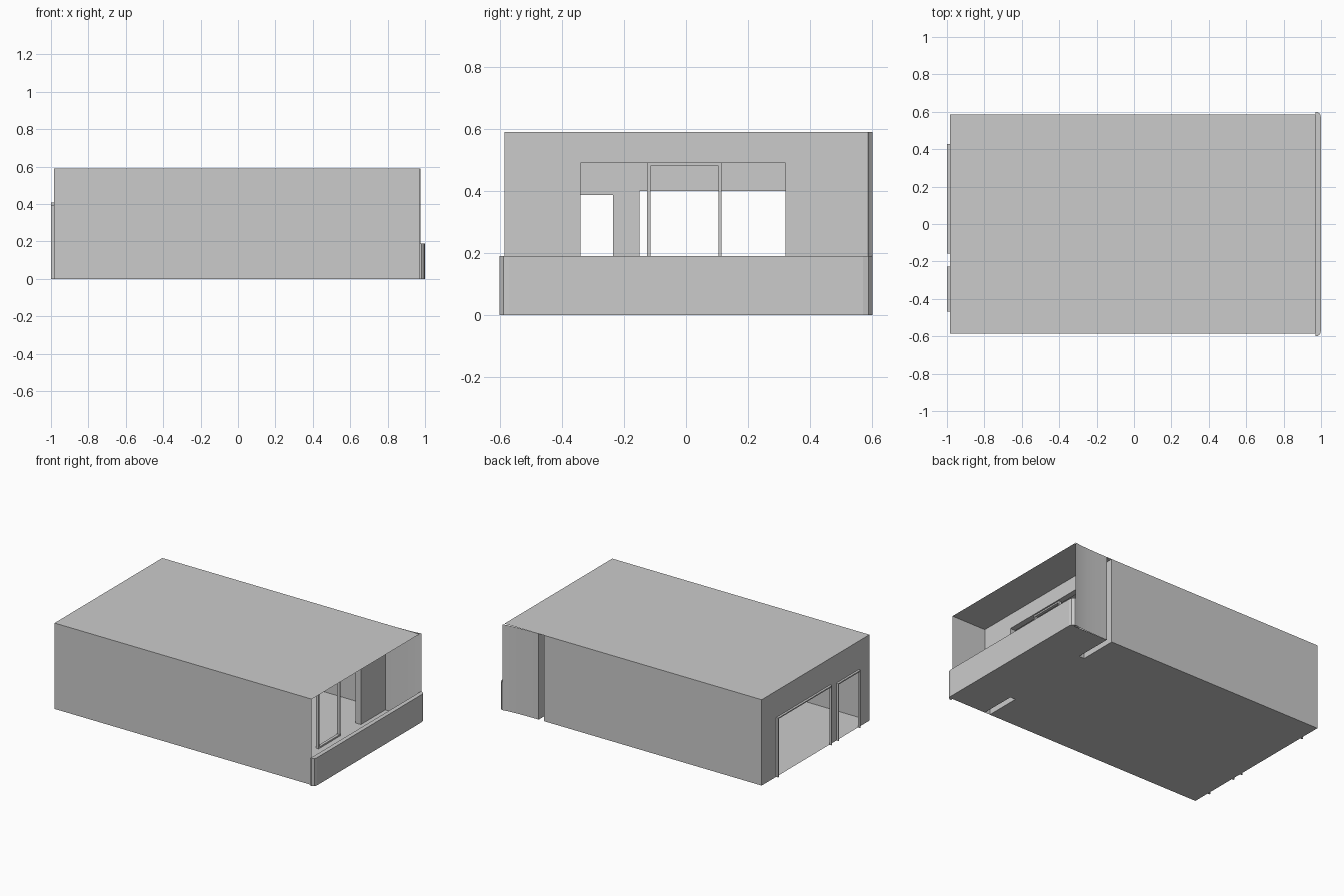
import bpy, bmesh

if "Cube" in bpy.data.objects:
    bpy.data.objects.remove(bpy.data.objects["Cube"])

grey = bpy.data.materials.new("light grey plaster")
grey.diffuse_color = (0.6, 0.6, 0.6, 1)
grey.use_nodes = True
grey.node_tree.nodes["Principled BSDF"].inputs["Base Color"].default_value = grey.diffuse_color


def finish(name, bm):
    me = bpy.data.meshes.new(name)
    bm.to_mesh(me)
    bm.free()
    me.materials.append(grey)
    ob = bpy.data.objects.new(name, me)
    bpy.context.collection.objects.link(ob)
    return ob


def sheets(name, rects, flip=False):
    """Thin flat sheets; each is (x0,x1,y0,y1,z0,z1) with one pair equal."""
    bm = bmesh.new()
    for x0, x1, y0, y1, z0, z1 in rects:
        if x0 == x1:
            pts = [(x0, y0, z0), (x0, y1, z0), (x0, y1, z1), (x0, y0, z1)]
        elif y0 == y1:
            pts = [(x0, y0, z0), (x1, y0, z0), (x1, y0, z1), (x0, y0, z1)]
        else:
            pts = [(x0, y0, z0), (x1, y0, z0), (x1, y1, z0), (x0, y1, z0)]
        if flip:
            pts.reverse()
        bm.faces.new([bm.verts.new(p) for p in pts])
    return finish(name, bm)


def boxes(name, items):
    bm = bmesh.new()
    for x0, x1, y0, y1, z0, z1 in items:
        r = bmesh.ops.create_cube(bm, size=1)
        for v in r["verts"]:
            v.co = ((x0 + x1) / 2 + v.co.x * (x1 - x0),
                    (y0 + y1) / 2 + v.co.y * (y1 - y0),
                    (z0 + z1) / 2 + v.co.z * (z1 - z0))
    return finish(name, bm)


def wall_across(name, x, y0, y1, height, openings, flip=False):
    """Sheet wall facing x, with openings (ya, yb, top) down to the floor."""
    rects, y = [], y0
    for ya, yb, top in openings:
        rects += [(x, x, y, ya, 0, height), (x, x, ya, yb, top, height)]
        y = yb
    rects.append((x, x, y, y1, 0, height))
    return sheets(name, rects, flip)


def extrude_plan(name, pts, z0, z1):
    bm = bmesh.new()
    f = bm.faces.new([bm.verts.new((x, y, z0)) for x, y in pts])
    r = bmesh.ops.extrude_face_region(bm, geom=[f], use_keep_orig=True)
    for g in r["geom"]:
        if isinstance(g, bmesh.types.BMVert):
            g.co.z = z1
    bmesh.ops.recalc_face_normals(bm, faces=bm.faces)
    return finish(name, bm)


X0, X1, Y, H = -0.985, 0.97, 0.585, 0.59   # shell extents
C0, C1 = 0.67, 0.71                        # hollow partition faces
OA, OB, OT = -0.34, 0.32, 0.49             # balcony doorway

# Outer shell
sheets("roof", [(X0, X1, -Y, Y, H, H)])
sheets("front_wall", [(X0, X1, -Y, -Y, 0, H)])
sheets("back_wall", [(X0, C0, Y, Y, 0, H)], flip=True)
sheets("floor", [(X0, C0, -Y, Y, 0, 0), (C1, X1, -Y, Y, 0, 0),
                 (C0, C1, OA, OB, 0, 0)], flip=True)

# Left wall with two doorways and their slim projecting frames
doors = [(-0.46, -0.235, 0.387), (-0.15, 0.42, 0.40)]
wall_across("entrance_wall", X0, -Y, Y, H, doors, flip=True)
for i, (a, b, t) in enumerate(doors):
    w = 0.008
    boxes("entrance_frame_%d" % (i + 1),
          [(-1.0, X0, a - w, a, 0, t + w), (-1.0, X0, b, b + w, 0, t + w),
           (-1.0, X0, a, b, t, t + w)])

# Hollow partition between room and balcony
wall_across("partition_room_side", C0, -Y, Y, H, [(OA, OB, OT)], flip=True)
wall_across("partition_balcony_side", C1, -Y, Y, H, [(OA, OB, OT)])
sheets("partition_reveal", [(C0, C1, OA, OA, 0, OT), (C0, C1, OB, OB, 0, OT),
                            (C0, C1, OA, OB, OT, OT)], flip=True)

# Middle window frame in the doorway
a, b, w = -0.125, 0.115, 0.01
boxes("window_frame", [(0.68, 0.70, a, a + w, 0, OT), (0.68, 0.70, b - w, b, 0, OT),
                       (0.68, 0.70, a + w, b - w, 0, w),
                       (0.68, 0.70, a + w, b - w, OT - w, OT)])

# Balcony side panel, curving out gently at its free end
bm = bmesh.new()
cols = [(bm.verts.new((x, y, 0)), bm.verts.new((x, y, H))) for x, y in
        [(C1, Y), (0.80, 0.586), (0.88, 0.589), (0.94, 0.594), (0.975, 0.60)]]
for p, q in zip(cols, cols[1:]):
    f = bm.faces.new((q[0], p[0], p[1], q[1]))
    f.smooth = True
finish("balcony_side_panel", bm)

# Balcony parapet with clipped corners
extrude_plan("balcony_parapet",
             [(X1, -0.6), (0.98, -0.6), (0.995, -0.588), (1.0, -0.57),
              (1.0, 0.57), (0.995, 0.588), (0.98, 0.6), (X1, 0.6)], 0, 0.19)
